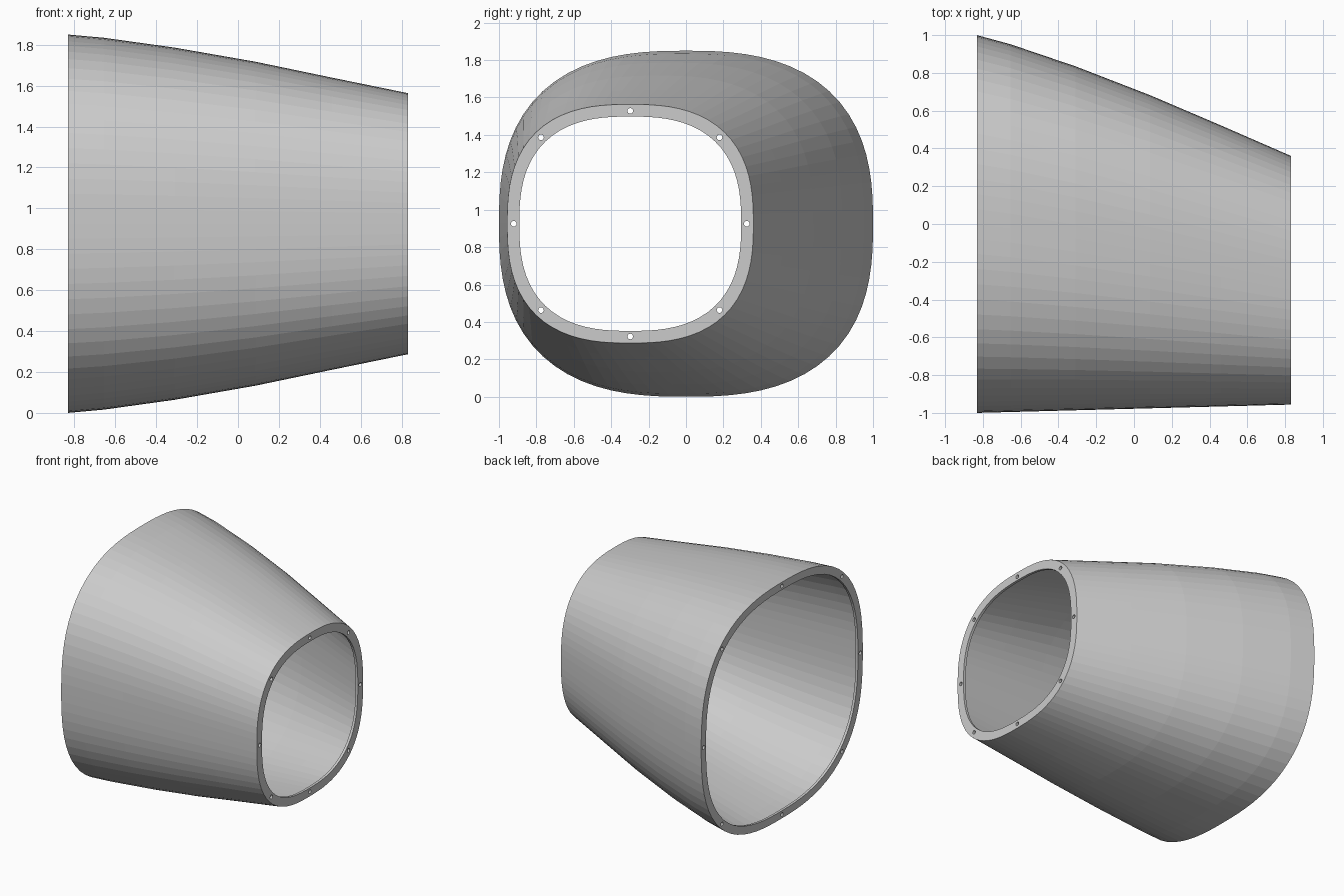
import bpy, bmesh, math
from mathutils import Matrix

cube = bpy.data.objects.get("Cube")
if cube:
    bpy.data.objects.remove(cube, do_unlink=True)

SIDES = 80
POWER = 2.6          # roundness of the squarish section
WALL = 0.01
MID_Z = 0.925
HALF_LENGTH = 0.832

grey = bpy.data.materials.new("light_grey")
grey.use_nodes = True
grey.diffuse_color = (0.6, 0.6, 0.6, 1)
grey.node_tree.nodes["Principled BSDF"].inputs["Base Color"].default_value = (0.6, 0.6, 0.6, 1)

# Stations along the duct: x, left-side y, half height
STATIONS = [(-HALF_LENGTH, 1.0, 0.925), (-0.655, 0.952, 0.909), (-0.31, 0.835, 0.861),
            (0.085, 0.682, 0.792), (0.46, 0.522, 0.714), (HALF_LENGTH, 0.36, 0.638)]


def section(station):
    """Centre y, half width and half height of the duct at a station."""
    x, y_max, half_z = station
    y_min = -0.978 + 0.022 * x / HALF_LENGTH
    return (y_max + y_min) / 2, (y_max - y_min) / 2, half_z


def outline(station, inset, count):
    """Rounded-square outline as (y, z) points."""
    mid_y, half_y, half_z = section(station)
    points = []
    for i in range(count):
        a = math.tau * i / count
        c, s = math.cos(a), math.sin(a)
        r = (abs(c) ** POWER + abs(s) ** POWER) ** (-1 / POWER)
        points.append((mid_y + (half_y - inset) * r * c, MID_Z + (half_z - inset) * r * s))
    return points


def add_object(name, mesh):
    mesh.materials.clear()
    mesh.materials.append(grey)
    obj = bpy.data.objects.new(name, mesh)
    bpy.context.collection.objects.link(obj)
    return obj


# Thin tapered duct wall: outer skin out, inner skin back
bm = bmesh.new()
path = [(s, 0) for s in STATIONS] + [(s, WALL) for s in reversed(STATIONS)]
rings = [[bm.verts.new((s[0], y, z)) for y, z in outline(s, inset, SIDES)] for s, inset in path]
for k, ring in enumerate(rings):
    following = rings[(k + 1) % len(rings)]
    for i in range(SIDES):
        j = (i + 1) % SIDES
        bm.faces.new((ring[i], ring[j], following[j], following[i]))
bmesh.ops.recalc_face_normals(bm, faces=bm.faces)
wall_mesh = bpy.data.meshes.new("duct_wall")
bm.to_mesh(wall_mesh)
bm.free()
add_object("duct_wall", wall_mesh)


def add_loop(curve, points):
    spline = curve.splines.new("POLY")
    spline.points.add(len(points) - 1)
    for point, (y, z) in zip(spline.points, points):
        point.co = (y, z, 0, 1)
    spline.use_cyclic_u = True


def flange(name, station, width, bolt_inset, thickness=0.02):
    """Flat end ring with eight bolt holes, extruded along x."""
    curve = bpy.data.curves.new(name, "CURVE")
    curve.dimensions = "2D"
    curve.fill_mode = "BOTH"
    curve.extrude = thickness / 2
    add_loop(curve, outline(station, 0.006, SIDES))
    add_loop(curve, outline(station, width, SIDES))
    for y, z in outline(station, bolt_inset, 8):
        angles = [math.tau * i / 16 for i in range(16)]
        add_loop(curve, [(y + 0.015 * math.cos(a), z + 0.015 * math.sin(a)) for a in angles])
    helper = bpy.data.objects.new(name + "_helper", curve)
    bpy.context.collection.objects.link(helper)
    graph = bpy.context.evaluated_depsgraph_get()
    mesh = bpy.data.meshes.new_from_object(helper.evaluated_get(graph))
    bpy.data.objects.remove(helper, do_unlink=True)
    # Stand the ring upright, flush with the duct end
    x = station[0] - math.copysign(thickness / 2, station[0])
    mesh.transform(Matrix(((0, 0, 1, x), (1, 0, 0, 0), (0, 1, 0, 0), (0, 0, 0, 1))))
    mesh.name = name
    for poly in mesh.polygons:
        poly.use_smooth = False
    add_object(name, mesh)


flange("wide_end_flange", STATIONS[0], 0.06, 0.03)
flange("narrow_end_flange", STATIONS[-1], 0.065, 0.035)
